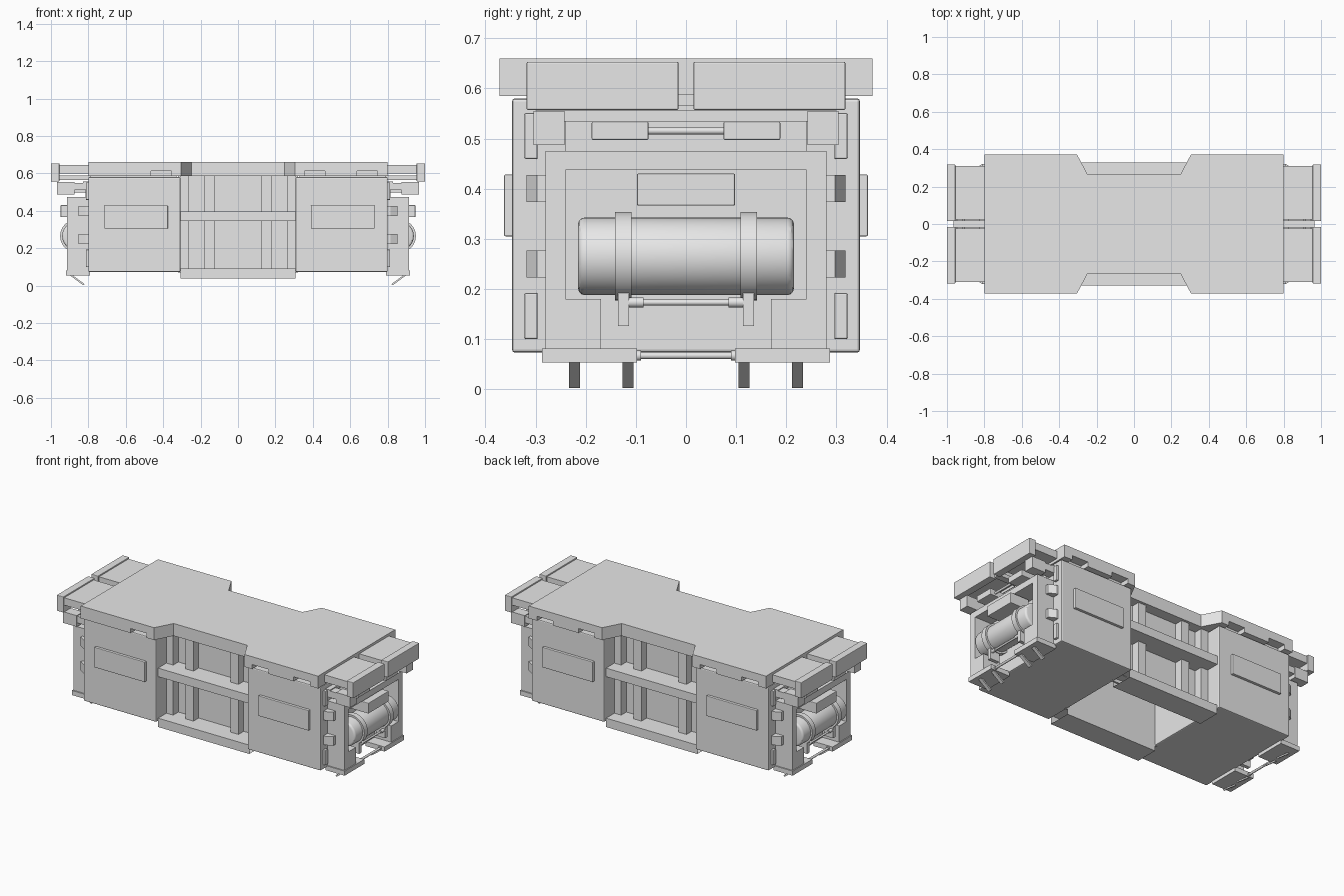
import bpy, bmesh
from mathutils import Vector, Matrix

if "Cube" in bpy.data.objects:
    bpy.data.objects.remove(bpy.data.objects["Cube"])

grey = bpy.data.materials.new("light_grey")
grey.use_nodes = True
grey.diffuse_color = (0.8, 0.8, 0.8, 1)
grey.node_tree.nodes["Principled BSDF"].inputs["Base Color"].default_value = (0.8, 0.8, 0.8, 1)


def finish(name, bm, bevel=0.0):
    bmesh.ops.recalc_face_normals(bm, faces=bm.faces)
    mesh = bpy.data.meshes.new(name)
    bm.to_mesh(mesh)
    bm.free()
    mesh.materials.append(grey)
    ob = bpy.data.objects.new(name, mesh)
    bpy.context.scene.collection.objects.link(ob)
    if bevel:
        mod = ob.modifiers.new("soft_edges", "BEVEL")
        mod.width = bevel
        mod.segments = 2
    return ob


def add_box(bm, x, y, z, sx=1, sy=1):
    """Add a box from (low, high) ranges, flipped by the signs sx and sy."""
    for v in bmesh.ops.create_cube(bm, size=1)["verts"]:
        v.co = Vector((sx * x[v.co.x > 0], sy * y[v.co.y > 0], z[v.co.z > 0]))


def box(name, x, y, z, sx=1, sy=1, bevel=0.0, open_ends=False):
    bm = bmesh.new()
    add_box(bm, x, y, z, sx, sy)
    if open_ends:
        bm.normal_update()
        ends = [f for f in bm.faces if abs(f.normal.x) > 0.9]
        bmesh.ops.delete(bm, geom=ends, context="FACES_ONLY")
    return finish(name, bm, bevel)


def prism(name, pts, place, lo, hi):
    """Extrude an outline; place(a, b, depth) gives the position."""
    bm = bmesh.new()
    face = bm.faces.new([bm.verts.new(place(a, b, lo)) for a, b in pts])
    out = bmesh.ops.extrude_face_region(bm, geom=[face])
    shift = Vector(place(0, 0, hi)) - Vector(place(0, 0, lo))
    verts = [g for g in out["geom"] if isinstance(g, bmesh.types.BMVert)]
    bmesh.ops.translate(bm, verts=verts, vec=shift)
    return finish(name, bm)


def rod(name, x, z, r, y0, y1, bevel=0.0, sides=32):
    """Round bar along y."""
    bm = bmesh.new()
    turn = Matrix.Translation((x, (y0 + y1) / 2, z)) @ Matrix.Rotation(1.5707963, 4, "X")
    bmesh.ops.create_cone(bm, cap_ends=True, segments=sides, radius1=r, radius2=r,
                          depth=abs(y1 - y0), matrix=turn)
    if bevel:
        rims = [e for e in bm.edges if abs(e.verts[0].co.y - e.verts[1].co.y) < 1e-5]
        bmesh.ops.bevel(bm, geom=rims, offset=bevel, segments=3, affect="EDGES", profile=0.5)
    ob = finish(name, bm)
    bpy.ops.object.select_all(action="DESELECT")
    ob.select_set(True)
    bpy.context.view_layer.objects.active = ob
    bpy.ops.object.shade_smooth_by_angle()
    return ob


# Roof with a waist on both long sides
half = [(0.80, 0.372), (0.305, 0.372), (0.248, 0.265)]
top = half + [(-x, y) for x, y in reversed(half)]
outline = top + [(x, -y) for x, y in reversed(top)]
roof = prism("roof", outline, lambda a, b, d: (a, b, d), 0.585, 0.66)

# Slots along the lower edge of the roof
slots = bmesh.new()
for sx in (1, -1):
    for sy in (1, -1):
        for x in ((0.355, 0.465), (0.635, 0.745)):
            add_box(slots, x, (0.315, 0.40), (0.57, 0.612), sx, sy)
cutter = finish("roof_slot_cutter", slots)
cutter.hide_render = True
cutter.hide_viewport = True
cut = roof.modifiers.new("slots", "BOOLEAN")
cut.object = cutter
cut.solver = "EXACT"

# Middle bay: recessed walls, uprights and beams on both sides
for sy in (1, -1):
    box("bay_wall", (-0.32, 0.32), (0.19, 0.20), (0.07, 0.59), 1, sy)
    box("bay_middle_beam", (-0.31, 0.31), (0.20, 0.33), (0.345, 0.397), 1, sy)
    box("bay_bottom_beam", (-0.307, 0.307), (0.19, 0.33), (0.038, 0.092), 1, sy, open_ends=True)
    for sx in (1, -1):
        box("bay_upright", (0.125, 0.178), (0.20, 0.25), (0.09, 0.59), sx, sy)
        box("bay_corner_post", (0.262, 0.31), (0.20, 0.25), (0.09, 0.59), sx, sy)

for sx in (1, -1):
    # Main end cabinet
    box("end_cabinet", (0.308, 0.80), (-0.347, 0.347), (0.073, 0.58), sx, 1, 0.006)
    box("roof_seat", (0.33, 0.79), (-0.30, 0.30), (0.57, 0.59), sx)

    # Upside-down U frame round the tank
    side = [(0.28, 0.08), (0.28, 0.475)]
    inner = [(0.24, 0.437), (0.24, 0.18), (0.17, 0.18), (0.17, 0.08)]
    u_shape = ([(-a, b) for a, b in side] + side[::-1]
               + inner[::-1] + [(-a, b) for a, b in inner])
    prism("end_frame", u_shape, lambda a, b, d: (sx * d, a, b), 0.79, 0.914)

    # Tank and its handle rail
    rod("tank", sx * 0.863, 0.265, 0.077, -0.215, 0.215, 0.012, 48)
    rod("handle_rail", sx * 0.90, 0.173, 0.006, -0.12, 0.12)
    box("tank_label_panel", (0.82, 0.948), (-0.098, 0.098), (0.366, 0.43), sx, 1, 0.003)

    # Bottom rail and top coupling parts
    rod("bottom_rail", sx * 0.89, 0.067, 0.007, -0.10, 0.10)
    rod("coupling_rail", sx * 0.91, 0.515, 0.007, -0.08, 0.08)
    box("coupling_crossbar", (0.79, 0.815), (-0.24, 0.24), (0.475, 0.534), sx)
    box("bumper_joint", (0.79, 0.965), (-0.02, 0.02), (0.565, 0.588), sx)
    box("upper_ledge", (0.79, 0.83), (-0.30, 0.30), (0.534, 0.556), sx)

    for sy in (1, -1):
        # Side panel on the cabinet, slightly offset on alternate corners
        inset = 0.375 if sx * sy > 0 else 0.39
        box("side_panel", (inset, inset + 0.34), (0.34, 0.363), (0.305, 0.428), sx, sy, 0.003)

        # Tank strap, hanging bracket and rail socket
        rod("tank_strap", sx * 0.863, 0.265, 0.088, sy * 0.109, sy * 0.142, 0, 40)
        box("strap_bracket", (0.85, 0.912), (0.114, 0.136), (0.126, 0.20), sx, sy)
        rod("rail_socket", sx * 0.90, 0.173, 0.010, sy * 0.085, sy * 0.118)

        # Base plate, rail end and sloping hooks
        box("base_plate", (0.79, 0.92), (0.098, 0.287), (0.053, 0.081), sx, sy)
        rod("bottom_rail_socket", sx * 0.89, 0.067, 0.010, sy * 0.09, sy * 0.10)
        hook = [(0.885, 0.056), (0.90, 0.056), (0.828, 0.002), (0.82, 0.008)]
        for y in (0.116, 0.222):
            prism("base_hook", hook, lambda a, b, d: (sx * a, sy * d, b), y - 0.011, y + 0.011)

        # Hinges with a sloping outer side, and corner plates
        hinge = [(0.275, 0.79), (0.275, 0.853), (0.297, 0.853), (0.318, 0.815), (0.318, 0.79)]
        for z in (0.25, 0.40):
            prism("hinge", hinge, lambda a, b, d: (sx * b, sy * a, d), z - 0.027, z + 0.027)
        for z in (0.146, 0.505):
            box("corner_plate", (0.79, 0.814), (0.296, 0.322), (z - 0.046, z + 0.046), sx, sy, 0.003)

        # Coupling arm, its block and the pad on the rail
        box("coupling_arm", (0.79, 0.88), (0.245, 0.30), (0.51, 0.55), sx, sy)
        box("coupling_block", (0.875, 0.968), (0.242, 0.304), (0.487, 0.555), sx, sy)
        box("coupling_pad", (0.79, 0.945), (0.075, 0.188), (0.497, 0.534), sx, sy, 0.003)

        # Bumper arm and pad
        box("bumper_arm", (0.79, 0.96), (0.025, 0.31), (0.60, 0.645), sx, sy)
        box("bumper_pad", (0.955, 1.0), (0.015, 0.318), (0.557, 0.653), sx, sy, 0.003)
